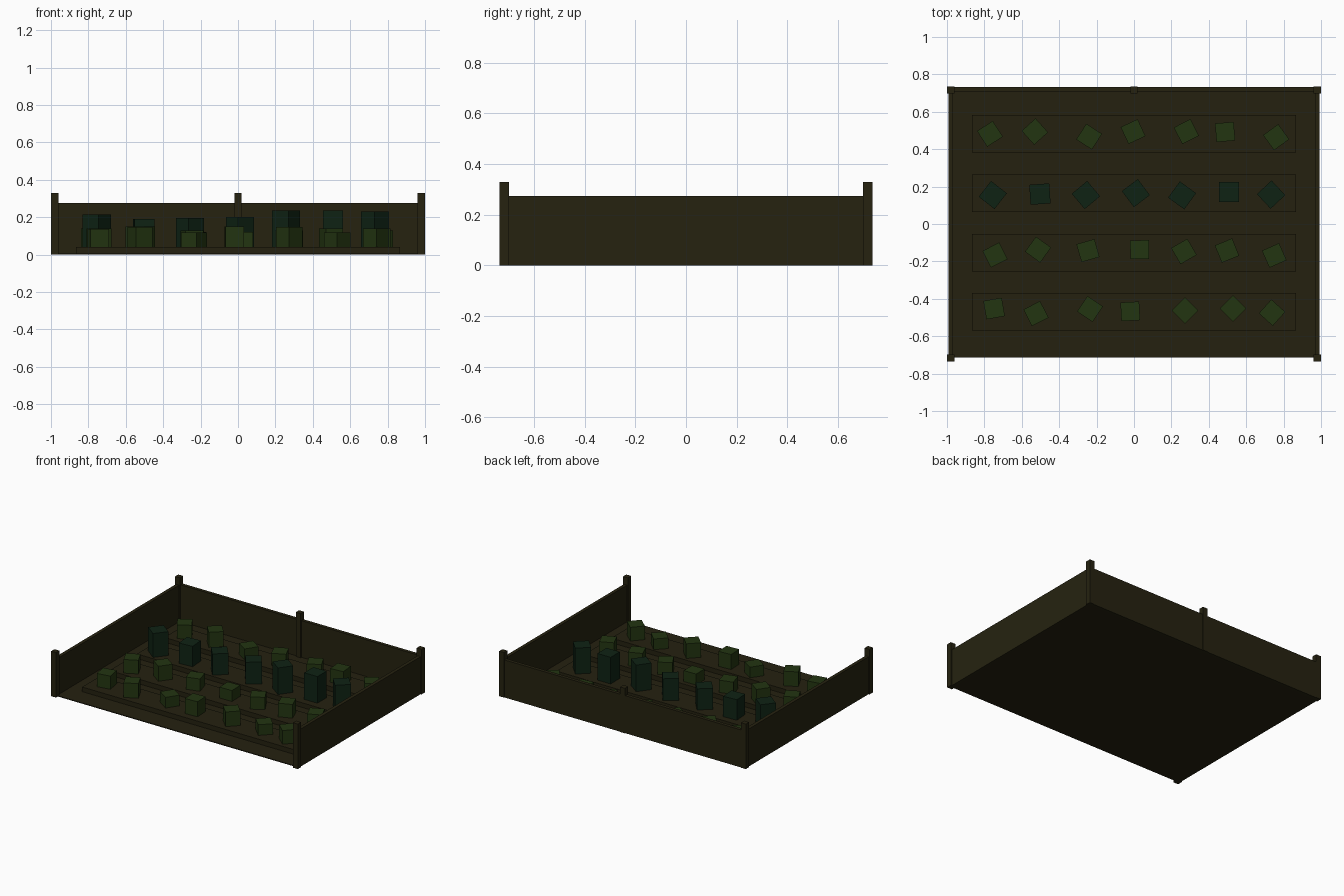
import bpy, math


def material(name, rgb):
    m = bpy.data.materials.new(name)
    m.diffuse_color = (*rgb, 1.0)
    return m


soil = material("soil brown", (0.0180, 0.0152, 0.0050))
wood = material("fence wood", (0.0190, 0.0162, 0.0052))
leaf = material("leaf green", (0.0165, 0.0350, 0.0055))
dark_leaf = material("dark leaf green", (0.0045, 0.0165, 0.0070))


def box(name, x, y, z0, z1, sx, sy, mat, angle=0):
    """Box spanning z0..z1 with footprint sx by sy, turned about z."""
    bpy.ops.mesh.primitive_cube_add(size=1, location=(x, y, (z0 + z1) / 2),
                                    rotation=(0, 0, math.radians(angle)))
    ob = bpy.context.object
    ob.name = name
    ob.scale = (sx, sy, z1 - z0)
    ob.data.materials.append(mat)
    return ob


# Ground slab
box("ground", 0, 0, 0, 0.006, 1.97, 1.43, soil)

# Fence: sides and back, open at the front
for side in (-1, 1):
    box("side_wall", side * 0.98, 0, 0, 0.275, 0.025, 1.44, wood)
box("back_wall", 0, 0.72, 0, 0.275, 1.96, 0.025, wood)

# Posts at the corners and the middle of the back
for x, y in ((-0.98, -0.717), (0.98, -0.717), (-0.98, 0.717), (0.98, 0.717), (0, 0.717)):
    box("post", x, y, 0, 0.33, 0.04, 0.038, wood)

# Planting rows: bed centre, plant size, colour, then x, y offset, turn and top of each plant
rows = [
    (0.482, 0.10, leaf, [
        (-0.77, 0.0, 33, 0.14), (-0.53, 0.012, 42, 0.15), (-0.24, -0.015, 57, 0.12),
        (-0.005, 0.012, 25, 0.13), (0.28, 0.012, 27, 0.13), (0.487, 0.01, 5, 0.14),
        (0.76, -0.018, 36, 0.13)]),
    (0.165, 0.107, dark_leaf, [
        (-0.755, -0.01, 52, 0.215), (-0.503, -0.005, 4, 0.19), (-0.257, -0.01, 40, 0.195),
        (0.01, 0.0, 37, 0.20), (0.257, -0.012, 54, 0.235), (0.508, 0.006, 0, 0.235),
        (0.733, -0.008, 43, 0.23)]),
    (-0.153, 0.10, leaf, [
        (-0.743, -0.013, 27, 0.14), (-0.513, 0.016, 54, 0.15), (-0.246, 0.011, 16, 0.13),
        (0.03, 0.016, 1, 0.12), (0.267, 0.006, 30, 0.13), (0.497, 0.011, 22, 0.14),
        (0.75, -0.015, 24, 0.14)]),
    (-0.47, 0.10, leaf, [
        (-0.748, 0.018, 10, 0.137), (-0.524, -0.009, 27, 0.147), (-0.235, 0.016, 56, 0.118),
        (-0.02, 0.003, 3, 0.15), (0.273, 0.007, 45, 0.147), (0.53, 0.018, 45, 0.118),
        (0.738, -0.004, 48, 0.14)]),
]
for row_y, size, mat, plants in rows:
    box("planting_bed", 0, row_y, 0, 0.04, 1.73, 0.20, soil)
    for x, dy, turn, top in plants:
        box("plant", x, row_y + dy, 0.035, top, size, size, mat, turn)
